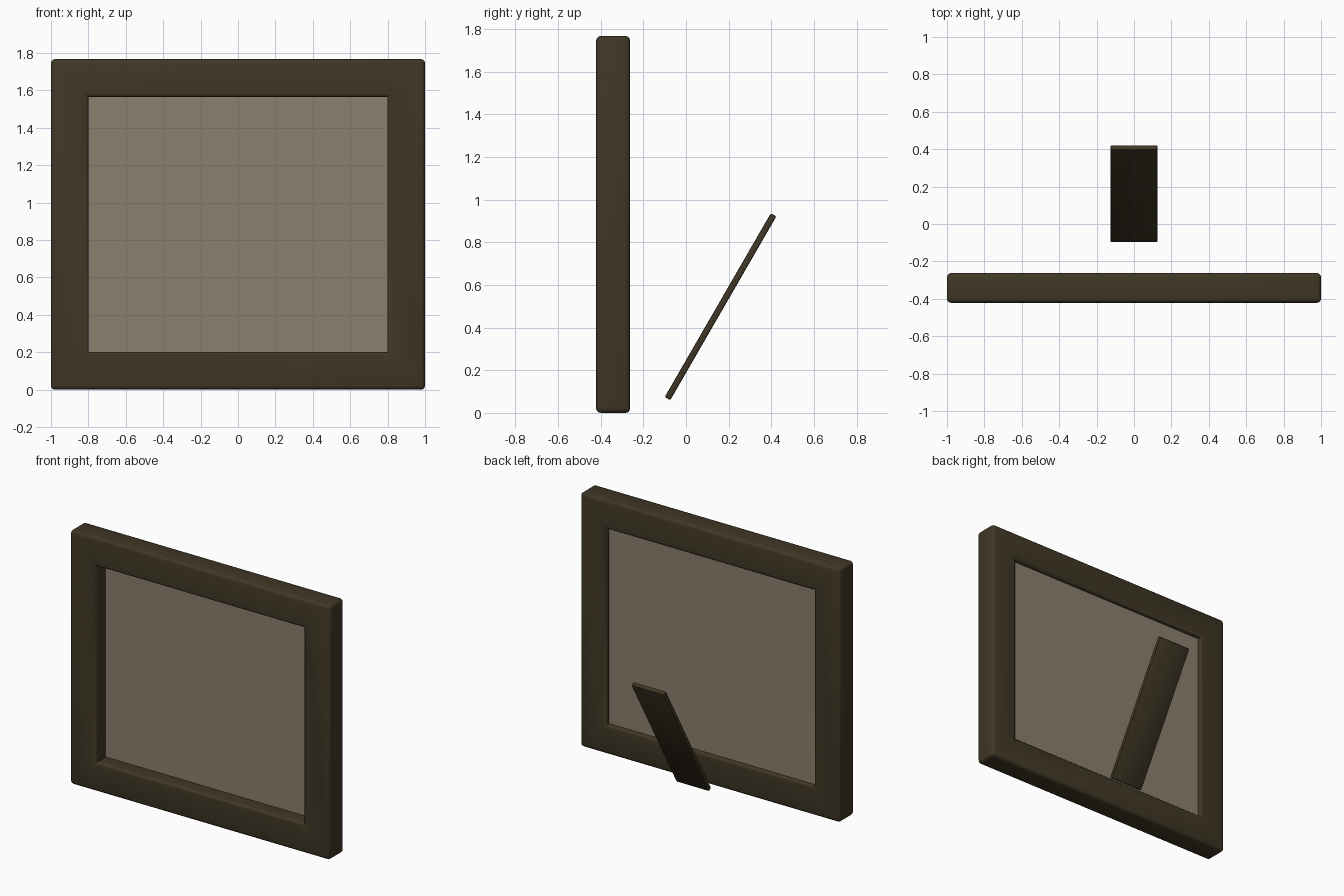
import bpy
import bmesh
from math import radians
from mathutils import Matrix

cube = bpy.data.objects.get("Cube")
if cube:
    bpy.data.objects.remove(cube, do_unlink=True)

HEIGHT = 1.767   # overall frame height
BORDER = 0.202   # width of the frame border
FRONT, BACK = -0.4215, -0.262


def make_material(name, rgb):
    mat = bpy.data.materials.new(name)
    mat.use_nodes = True
    color = (*rgb, 1.0)
    mat.diffuse_color = color
    mat.node_tree.nodes["Principled BSDF"].inputs["Base Color"].default_value = color
    return mat


def finish(name, bm, mat, bevel=0.0, segments=3):
    """Round the convex sharp edges and turn the mesh into an object."""
    bmesh.ops.recalc_face_normals(bm, faces=bm.faces)
    if bevel:
        edges = [e for e in bm.edges if e.calc_face_angle_signed(0) > radians(30)]
        bmesh.ops.bevel(bm, geom=edges, offset=bevel, segments=segments,
                        profile=0.5, affect='EDGES', clamp_overlap=True)
    mesh = bpy.data.meshes.new(name)
    bm.to_mesh(mesh)
    bm.free()
    mesh.materials.append(mat)
    obj = bpy.data.objects.new(name, mesh)
    bpy.context.collection.objects.link(obj)
    bpy.ops.object.select_all(action='DESELECT')
    obj.select_set(True)
    bpy.context.view_layer.objects.active = obj
    bpy.ops.object.shade_smooth_by_angle(angle=radians(40))
    return obj


def box(size, matrix):
    bm = bmesh.new()
    bmesh.ops.create_cube(bm, size=1, matrix=matrix @ Matrix.Diagonal((*size, 1)))
    return bm


wood = make_material("dark brown wood", (0.051, 0.038, 0.019))
board = make_material("beige board", (0.262, 0.216, 0.156))

# Frame: four rectangular rings of corners joined into a hollow border
bm = bmesh.new()


def ring(inset, y):
    x, low, high = 1 - inset, inset, HEIGHT - inset
    return [bm.verts.new((px, y, pz))
            for px, pz in ((-x, low), (x, low), (x, high), (-x, high))]


rings = [ring(0, FRONT), ring(BORDER, FRONT), ring(BORDER, BACK), ring(0, BACK)]
for r in range(4):
    a, b = rings[r], rings[(r + 1) % 4]
    for i in range(4):
        j = (i + 1) % 4
        bm.faces.new((a[i], a[j], b[j], b[i]))
finish("frame", bm, wood, bevel=0.022)

# Picture board set toward the back of the opening
bm = box((2 - 2 * BORDER + 0.004, 0.022, HEIGHT - 2 * BORDER + 0.004),
         Matrix.Translation((0, -0.304, HEIGHT / 2)))
finish("picture_board", bm, board)

# Support strut leaning away behind the frame
bm = box((0.252, 0.03, 0.995),
         Matrix.Translation((0, 0.162, 0.498)) @ Matrix.Rotation(radians(-30), 4, 'X'))
finish("support_strut", bm, wood, bevel=0.007, segments=2)
